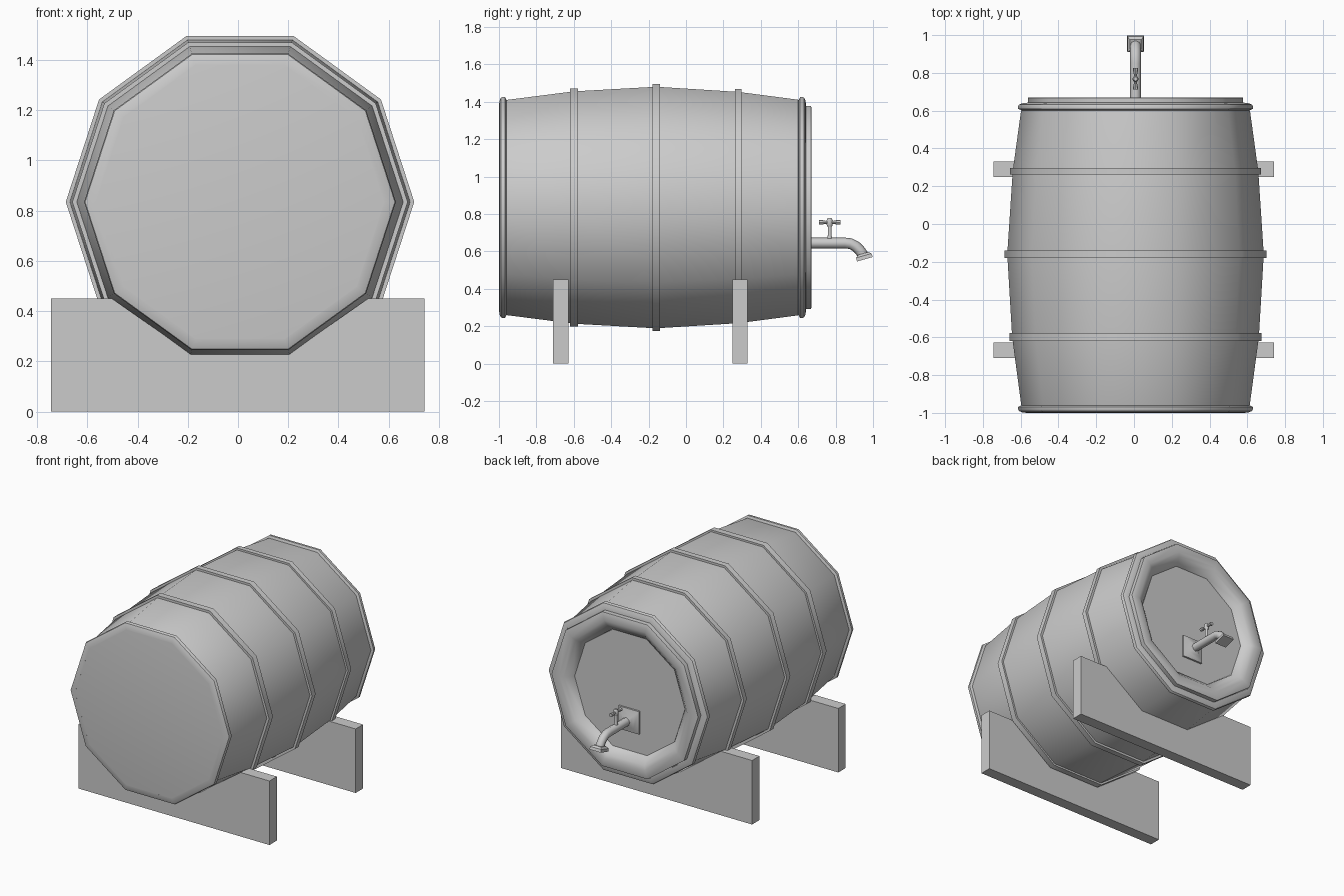
import bpy, bmesh, math
from mathutils import Vector, Matrix

if "Cube" in bpy.data.objects:
    bpy.data.objects.remove(bpy.data.objects["Cube"])

CX, CZ, TAP_Z = 0.008, 0.835, 0.645


def finish(name, bm, angle=40):
    bmesh.ops.recalc_face_normals(bm, faces=bm.faces)
    me = bpy.data.meshes.new(name)
    bm.to_mesh(me)
    bm.free()
    me.shade_smooth()
    me.set_sharp_from_angle(angle=math.radians(angle))
    ob = bpy.data.objects.new(name, me)
    bpy.context.collection.objects.link(ob)
    return ob


def lathe(name, profile, closed=False, n=10, centre=(CX, 0, CZ), axis=(0, 1, 0)):
    """Revolve (distance along axis, radius) points; open profiles get end caps."""
    bm = bmesh.new()
    rot = Vector((0, 0, 1)).rotation_difference(Vector(axis))
    c = Vector(centre)
    rings = []
    for d, r in profile:
        ring = []
        for i in range(n):
            a = 2 * math.pi * i / n
            p = Vector((r * math.cos(a), r * math.sin(a), d))
            ring.append(bm.verts.new(c + rot @ p))
        rings.append(ring)
    pairs = list(zip(rings, rings[1:]))
    if closed:
        pairs.append((rings[-1], rings[0]))
    else:
        bm.faces.new(rings[0])
        bm.faces.new(rings[-1])
    for a, b in pairs:
        for i in range(n):
            j = (i + 1) % n
            bm.faces.new((a[i], a[j], b[j], b[i]))
    return finish(name, bm)


def flare(name, stations, centre, tilt=0):
    """Square sections (y offset, width) along y, tilted about x."""
    bm = bmesh.new()
    m = Matrix.Translation(centre) @ Matrix.Rotation(tilt, 4, "X")
    rings = [[bm.verts.new(m @ Vector((sx * w / 2, d, sz * w / 2)))
              for sx, sz in ((-1, -1), (1, -1), (1, 1), (-1, 1))] for d, w in stations]
    bm.faces.new(rings[0])
    bm.faces.new(rings[-1])
    for a, b in zip(rings, rings[1:]):
        for i in range(4):
            j = (i + 1) % 4
            bm.faces.new((a[i], a[j], b[j], b[i]))
    return finish(name, bm)


# Barrel body, bulging in the middle
lathe("barrel_body", [(-1.0, 0.574), (-0.997, 0.595), (-0.98, 0.602), (-0.6, 0.653),
                      (-0.16, 0.679), (0.28, 0.650), (0.6, 0.606), (0.61, 0.42)])

# Rear ring and recessed panel
lathe("rear_ring", [(0.60, 0.60), (0.636, 0.60), (0.636, 0.57), (0.668, 0.57), (0.67, 0.565),
                    (0.67, 0.51), (0.66, 0.48), (0.62, 0.435), (0.59, 0.425)], closed=True)
lathe("rear_panel", [(0.59, 0.43), (0.612, 0.43)])

# Hoops: start, end, outer radius
for i, (y0, y1, r) in enumerate([(-0.62, -0.577, 0.668), (-0.18, -0.14, 0.694),
                                 (0.262, 0.297, 0.665)]):
    lathe(f"hoop_{i + 1}", [(y0, r - 0.04), (y0, r), (y1, r), (y1, r - 0.04)], closed=True)
# End hoops with rounded outer rims
for name, y, s in (("front_hoop", -1.0, 1), ("rear_hoop", 0.642, -1)):
    lathe(name, [(y, 0.575), (y + s * 0.003, 0.60), (y + s * 0.01, 0.617), (y + s * 0.018, 0.621),
                 (y + s * 0.032, 0.621), (y + s * 0.042, 0.60), (y + s * 0.042, 0.575)],
          closed=True)

# Cradle supports, cut to follow the barrel
outline = [(-0.745, 0), (0.742, 0), (0.742, 0.45), (0.518, 0.45),
           (0.204, 0.23), (-0.188, 0.23), (-0.502, 0.45), (-0.745, 0.45)]
for name, y in (("front_support", -0.71), ("rear_support", 0.248)):
    bm = bmesh.new()
    face = bm.faces.new([bm.verts.new((x, y, z)) for x, z in outline])
    ext = bmesh.ops.extrude_face_region(bm, geom=[face])
    verts = [v for v in ext["geom"] if isinstance(v, bmesh.types.BMVert)]
    bmesh.ops.translate(bm, verts=verts, vec=(0, 0.082, 0))
    finish(name, bm, 30)

# Tap wall plate, flaring from the pipe
flare("tap_plate", [(-0.015, 0.16), (0.01, 0.16), (0.025, 0.09), (0.04, 0.05)],
      (CX, 0.615, TAP_Z))

# Tap spout: pipe swept along a bent path
cu = bpy.data.curves.new("tap_spout", "CURVE")
cu.dimensions = "3D"
cu.bevel_depth = 0.029
cu.bevel_resolution = 2
cu.use_fill_caps = True
sp = cu.splines.new("POLY")
path = [(0.61, 0.645), (0.85, 0.645), (0.88, 0.642), (0.907, 0.628),
        (0.928, 0.608), (0.943, 0.587), (0.951, 0.568)]
sp.points.add(len(path) - 1)
for p, (y, z) in zip(sp.points, path):
    p.co = (CX, y, z, 1)
sp.use_smooth = True
bpy.context.collection.objects.link(bpy.data.objects.new("tap_spout", cu))

# Square spout lip
flare("spout_lip", [(-0.02, 0.06), (-0.008, 0.086), (0.012, 0.088)],
      (CX, 0.953, 0.57), tilt=math.radians(-74))

# Valve stem, hub and handle wings
lathe("valve_stem", [(0.66, 0.016), (0.685, 0.01), (0.735, 0.01)], n=12,
      centre=(CX, 0.768, 0), axis=(0, 0, 1))
lathe("valve_hub", [(0.733, 0.012), (0.742, 0.016), (0.768, 0.016), (0.778, 0.01)], n=12,
      centre=(CX, 0.768, 0), axis=(0, 0, 1))
for name, s in (("handle_wing_front", -1), ("handle_wing_rear", 1)):
    lathe(name, [(0, 0.012), (0.02, 0.008), (0.045, 0.013), (0.057, 0.013)], n=8,
          centre=(CX, 0.768, 0.756), axis=(0.001, s, 0))
